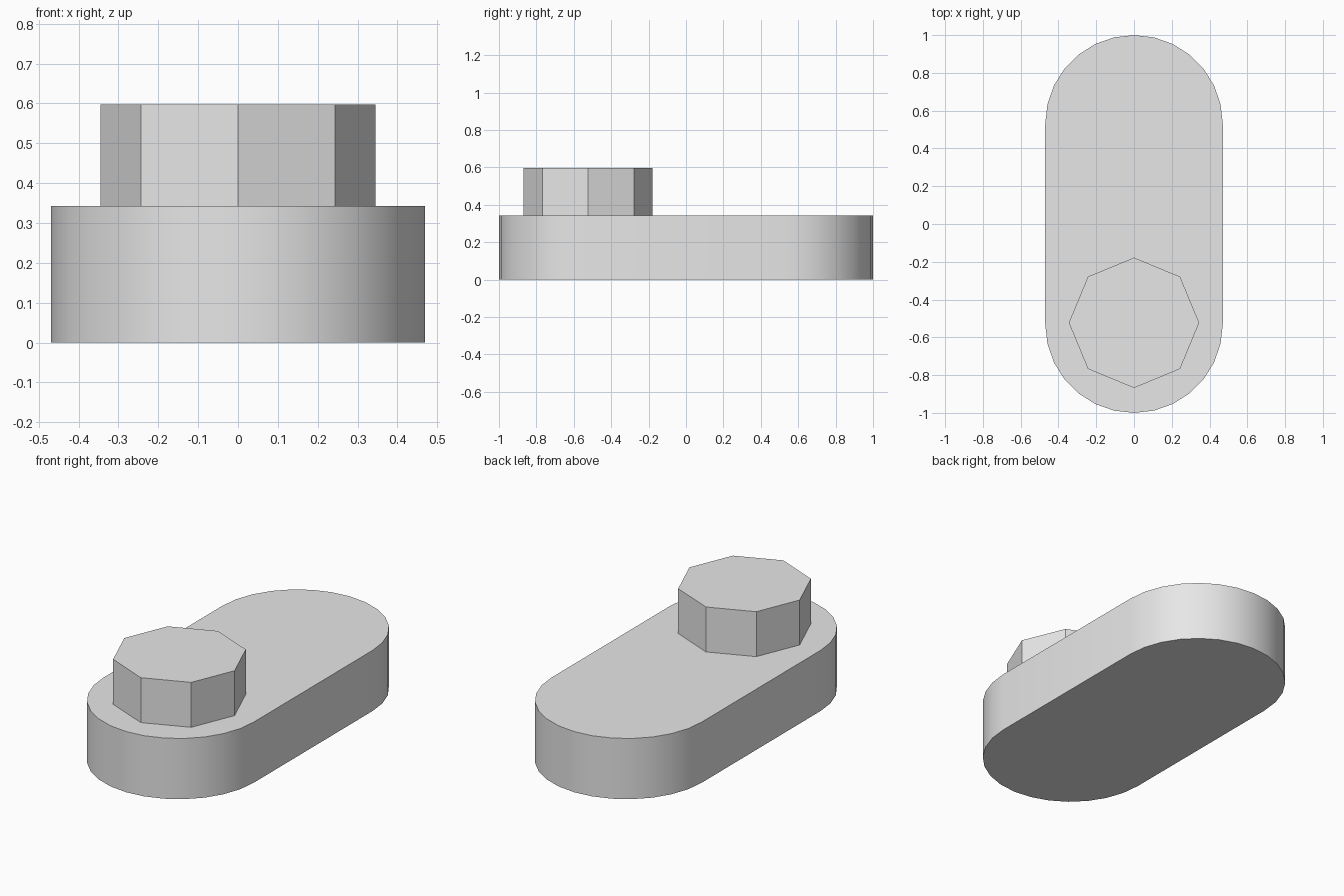
import bpy, bmesh, math

cube = bpy.data.objects.get("Cube")
if cube:
    bpy.data.objects.remove(cube, do_unlink=True)

grey = bpy.data.materials.new("light_grey")
grey.use_nodes = True
colour = (0.8, 0.8, 0.8, 1)
grey.diffuse_color = colour
grey.node_tree.nodes["Principled BSDF"].inputs["Base Color"].default_value = colour


def prism(name, outline, z0, z1):
    """Extrude a flat outline from z0 up to z1."""
    bm = bmesh.new()
    base = bm.faces.new([bm.verts.new((x, y, z0)) for x, y in outline])
    top = bmesh.ops.extrude_face_region(bm, geom=[base], use_keep_orig=True)
    verts = [g for g in top["geom"] if isinstance(g, bmesh.types.BMVert)]
    bmesh.ops.translate(bm, verts=verts, vec=(0, 0, z1 - z0))
    bmesh.ops.recalc_face_normals(bm, faces=bm.faces)
    mesh = bpy.data.meshes.new(name)
    bm.to_mesh(mesh)
    bm.free()
    mesh.materials.append(grey)
    obj = bpy.data.objects.new(name, mesh)
    bpy.context.collection.objects.link(obj)
    return obj


def arc(cy, radius, start, sweep, steps):
    """Points along an arc centred on x = 0, both ends included."""
    angles = [start + sweep * i / steps for i in range(steps + 1)]
    return [(radius * math.cos(a), cy + radius * math.sin(a)) for a in angles]


# Rounded slab: two half circles joined by straight sides
HALF_WIDTH, SLAB_TOP, ARC_STEPS = 0.47, 0.343, 14
offset = 1 - HALF_WIDTH
slab = prism("base_slab",
             arc(offset, HALF_WIDTH, 0, math.pi, ARC_STEPS)
             + arc(-offset, HALF_WIDTH, math.pi, math.pi, ARC_STEPS),
             0, SLAB_TOP)
bpy.ops.object.select_all(action="DESELECT")
slab.select_set(True)
bpy.context.view_layer.objects.active = slab
bpy.ops.object.shade_smooth_by_angle(angle=math.radians(30))

# Eight-sided flat-faced peg near the front
prism("octagonal_peg", arc(-0.523, 0.345, 0, math.tau, 8)[:-1], SLAB_TOP, 0.597)
